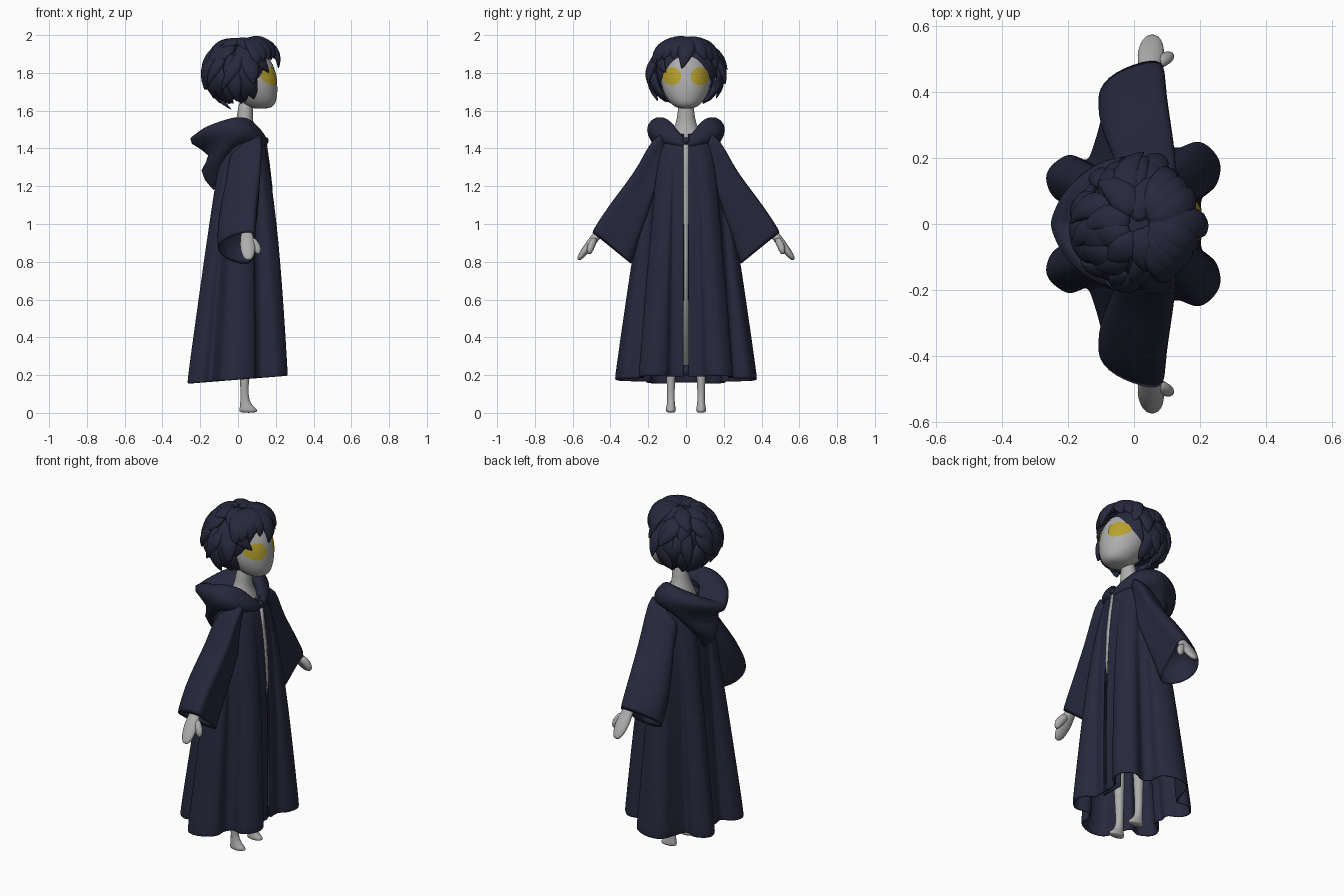
import bpy, bmesh, random
from math import sin, cos, pi, radians, atan2
from mathutils import Vector as V

random.seed(4)
cube = bpy.data.objects.get("Cube")
if cube:
    bpy.data.objects.remove(cube)


def material(name, rgb):
    m = bpy.data.materials.new(name)
    m.use_nodes = True
    m.diffuse_color = (*rgb, 1)
    bsdf = next(n for n in m.node_tree.nodes if n.type == 'BSDF_PRINCIPLED')
    bsdf.inputs["Base Color"].default_value = (*rgb, 1)
    return m


navy = material("navy cloth", (0.02, 0.021, 0.046))
grey = material("pale grey skin", (0.42, 0.42, 0.42))
gold = material("gold eyes", (0.48, 0.36, 0.027))


def spline(keys, steps):
    """Catmull-Rom through tuples of any length."""
    pts = [keys[0], *keys, keys[-1]]
    out = []
    for i in range(1, len(pts) - 2):
        for s in range(steps):
            t = s / steps
            out.append([b + t / 2 * (c - a + t * (2 * a - 5 * b + 4 * c - d + t * (3 * (b - c) + d - a)))
                        for a, b, c, d in zip(*pts[i - 1:i + 3])])
    return out + [list(keys[-1])]


def oval(c, u, v, n=14):
    """Ring around c with half axes u and v."""
    c, u, v = V(c), V(u), V(v)
    return [c + u * cos(2 * pi * k / n) + v * sin(2 * pi * k / n) for k in range(n)]


def loft(bm, rings, closed=True, caps=True):
    rows = [[bm.verts.new(p) for p in r] for r in rings]
    n = len(rows[0])
    for a, b in zip(rows, rows[1:]):
        for k in range(n if closed else n - 1):
            j = (k + 1) % n
            bm.faces.new((a[k], a[j], b[j], b[k]))
    if closed and caps:
        bm.faces.new(rows[0])
        bm.faces.new(rows[-1])


def finish(name, bm, mat, mirror=False, subdiv=1, thick=0):
    bmesh.ops.recalc_face_normals(bm, faces=bm.faces[:])
    for f in bm.faces:
        f.smooth = True
    me = bpy.data.meshes.new(name)
    bm.to_mesh(me)
    bm.free()
    me.materials.append(mat)
    ob = bpy.data.objects.new(name, me)
    bpy.context.collection.objects.link(ob)
    if mirror:
        mod = ob.modifiers.new("mirror", 'MIRROR')
        mod.use_axis = (False, True, False)
    if thick:
        mod = ob.modifiers.new("thickness", 'SOLIDIFY')
        mod.thickness, mod.offset = thick, 0
    if subdiv:
        mod = ob.modifiers.new("smooth", 'SUBSURF')
        mod.levels = mod.render_levels = subdiv
    return ob


def part(name, rings, mat, closed=True, **kw):
    bm = bmesh.new()
    loft(bm, rings, closed)
    return finish(name, bm, mat, **kw)


def stack(name, rows, mat, y=0, **kw):
    """Horizontal ovals from rows of (z, centre x, half x, half y)."""
    return part(name, [oval((x, y, z), (a, 0, 0), (0, b, 0)) for z, x, a, b in rows], mat, **kw)


def strip(name, rows, half, mat):
    """Thin upright plate from rows of (z, x)."""
    part(name, [[(x, -half, z), (x, half, z)] for z, x in rows], mat, closed=False, subdiv=0, thick=.006)


# Robe: a plain chest oval that opens into a deeply folded hem
hem = spline([(.2, .012), (.2, .08), (.245, .12), (.255, .19), (.2, .245), (.13, .225), (.09, .26),
              (.085, .33), (0, .37), (-.08, .345), (-.11, .26), (-.14, .19), (-.2, .205),
              (-.26, .155), (-.245, .09), (-.19, .05), (-.195, 0)], 4)


def robe_ring(z, spread, shrink=1):
    ring = []
    for x, y in hem:
        a = atan2(y, x)
        top = V((.03 + .122 * cos(a) * shrink, .165 * sin(a) * shrink, z))
        p = top.lerp(V((x, y, z + .08 * x * spread ** 8)), spread)
        p.x += .02 * sin(pi * spread) * cos(a)**2 * (1 if x > 0 else .5)
        ring.append(p)
    return ring


part("robe", [robe_ring(*r) for r in ((.175, 1), (.19, 1), (.35, .89), (.55, .75), (.8, .57), (1, .41),
     (1.2, .23), (1.32, .09), (1.42, 0, .95), (1.48, 0, .78))],
     navy, closed=False, mirror=True, thick=.012)

# Sleeves: top and bottom edge points in y and z, then centre x and half width
sleeve = [(.1, 1.5, .1, 1.25, .035, .08), (.18, 1.46, .17, 1.15, .03, .085), (.245, 1.32, .19, 1.08, .02, .092),
          (.32, 1.215, .215, 1, .005, .1), (.41, 1.1, .25, .9, -.01, .103), (.505, .955, .288, .78, -.014, .1)]
rings = []
for ty, tz, by, bz, x, w in sleeve:
    c = V((x, (ty + by) / 2, (tz + bz) / 2))
    half = V((0, ty - by, tz - bz)) / 2
    ring = oval(c, half, (w, 0, 0), 18)
    for p in ring:
        s = (p - c).dot(half) / half.length_squared
        p.x += (.075 if s > 0 else .05) * s * s
    rings.append(ring)
mid = sum(rings[-1], V()) / len(rings[-1])
for size, lift in ((.93, 0), (.78, .12)):
    rings.append([mid.lerp(p, size) + V((0, -lift * .6, lift)) for p in rings[-1]])
part("sleeves", rings, navy, mirror=True)

# Hood: section points of radius and height at several angles from the front
hood = [(0, .10, 1.42, .115, 1.44, .125, 1.445, .135, 1.435, .137, 1.42, .13, 1.405, .1, 1.4),
        (50, .08, 1.49, .09, 1.53, .11, 1.537, .15, 1.5, .165, 1.455, .15, 1.42, .1, 1.42),
        (95, .08, 1.5, .1, 1.55, .155, 1.575, .207, 1.525, .205, 1.475, .17, 1.42, .1, 1.41),
        (140, .08, 1.49, .135, 1.53, .21, 1.53, .25, 1.485, .16, 1.4, .2, 1.34, .11, 1.29),
        (180, .07, 1.46, .16, 1.46, .25, 1.475, .295, 1.425, .115, 1.36, .245, 1.29, .14, 1.17)]
rings = []
for angle, *flat in spline(hood, 5):
    a = radians(angle)
    rings.append([(.015 + r * cos(a), r * sin(a), z) for r, z in zip(flat[::2], flat[1::2])])
part("hood", rings, navy, closed=False, mirror=True, thick=.008)

# Clasp at the throat
stack("clasp", [(1.425, .15, .006, .01), (1.435, .152, .012, .02), (1.45, .15, .012, .02), (1.46, .148, .006, .01)], navy)

# Body, with the narrow lining seen in the robe opening
stack("torso", [(.75, .05, .06, .08), (.95, .05, .075, .09), (1.2, .04, .09, .1), (1.36, .04, .09, .12),
                (1.44, .035, .085, .11), (1.5, .03, .06, .07), (1.55, .035, .042, .046),
                (1.68, .045, .04, .042)], grey)
strip("front_lining", ((.25, .165), (.85, .17), (1, .188), (1.2, .179), (1.32, .165), (1.43, .15)), .013, grey)
strip("front_facing", ((.21, .152), (.9, .155)), .07, navy)
strip("hem_overlap", ((.197, .194), (.25, .192)), .03, navy)
stack("legs", [(.0, .055, .047, .024), (.015, .055, .051, .028), (.03, .048, .039, .025), (.06, .036, .024, .02),
               (.12, .033, .021, .02), (.24, .036, .028, .028), (.6, .04, .035, .035), (.85, .04, .04, .04)],
      grey, y=.08, mirror=True)

# Hands and thumbs
arm = [(.03, .34, 1.12, .028, .026), (.045, .455, .96, .026, .022), (.05, .495, .91, .041, .025),
       (.052, .53, .865, .042, .022), (.055, .56, .825, .03, .016), (.055, .572, .81, .012, .008)]
part("hands", [oval((x, y, z), (w, 0, 0), (0, .76 * t, .65 * t)) for x, y, z, w, t in arm], grey, mirror=True)
thumb = [(.06, .485, .925, .022), (.09, .5, .89, .024), (.106, .508, .862, .02), (.112, .512, .84, .009)]
part("thumbs", [oval((x, y, z), (r, 0, r * .6), (0, r, 0), 8) for x, y, z, r in thumb], grey, mirror=True)

# Head and ears
head = stack("head", [(1.61, .12, .04, .035), (1.625, .115, .08, .07), (1.66, .102, .107, .104),
                      (1.715, .08, .134, .13), (1.77, .057, .153, .139), (1.84, .045, .152, .136),
                      (1.91, .03, .115, .11), (1.95, .03, .05, .05)], grey, subdiv=2)
part("ears", [oval((.03 - .12 * (y - .13), y, 1.765), (.8 * r, 0, .2 * r), (0, 0, r), 10)
              for y, r in ((.12, .02), (.165, .03), (.185, .028), (.192, .012))], grey, mirror=True)

# Eyes: thin round plates wrapped on the face
bpy.context.view_layer.update()
skull = head.evaluated_get(bpy.context.evaluated_depsgraph_get())
rings = []
for r in (.004, .02, .035, .048):
    ring = oval((1, .074, 1.782), (0, r, 0), (0, 0, r), 24)
    for p in ring:
        hit, spot, *rest = skull.ray_cast(p, V((-1, 0, 0)))
        p.x = (spot.x if hit else .12) + .005
    rings.append(ring)
bm = bmesh.new()
loft(bm, rings, caps=False)
bm.faces.new(list(bm.verts)[:24])
finish("eyes", bm, gold, mirror=True, subdiv=0)

# Hair: a skull cap covered with tapered locks
centre, size = V((.012, 0, 1.82)), V((.165, .175, .152))


def on_cap(az, el, scale):
    d = V((cos(el) * cos(az), cos(el) * sin(az), sin(el)))
    return centre + d * size * scale


bm = bmesh.new()
loft(bm, [oval((centre.x, 0, centre.z + size.z * sin(e)), (size.x * cos(e), 0, 0), (0, size.y * cos(e), 0), 20)
          for e in (radians(-85 + 17 * k) for k in range(11))])


def lock(az, el0, el1, width, flick, drift=0, curl=False):
    path = []
    for k in range(6):
        t = k / 5
        swell = sin(pi * t * .72) if curl else t ** 1.5
        path.append(on_cap(radians(az + drift * t * t), radians(el0 + (el1 - el0) * t), 1 + flick * swell))
    rings = []
    for k, w in enumerate((.4, .85, 1, .9, .6, .05)):
        along = (path[min(k + 1, 5)] - path[max(k - 1, 0)]).normalized()
        side = along.cross(path[k] - centre).normalized()
        rings.append(oval(path[k], side * width * w, side.cross(along) * width * w * .5, 8))
    loft(bm, rings)


# Rows of locks: start and end elevation, count, angle kept free for the face, outward flick
for el0, el1, count, free, flick in ((85, 34, 8, 20, .12), (62, 2, 11, 55, .18), (30, -28, 12, 68, .27),
                                     (5, -50, 12, 74, .32), (-15, -70, 11, 84, .36)):
    for k in range(count):
        az = free + (360 - 2 * free) * (k + .5) / count + random.uniform(-6, 6)
        lock(az, el0 + random.uniform(-5, 5), el1 + random.uniform(-10, 8), random.uniform(.038, .056),
             flick + random.uniform(-.12, .1), random.uniform(-32, 32))
# Parted fringe that swells forward and tucks in over the brow
for az, el1, drift in ((4, 0, -10), (20, 14, 12), (34, 13, 12), (50, 6, 12),
                       (-14, 16, -6), (-26, 15, -12), (-40, 12, -12), (-54, 4, -10)):
    lock(az, 80, el1, .058, .31 - .003 * abs(az), drift, curl=True)
# Locks framing the face
for az in (74, -74):
    lock(az, 60, -50, .05, .2, az / 12)
    lock(az * 1.15, 20, -62, .045, .32, -az / 8)
finish("hair", bm, navy)
